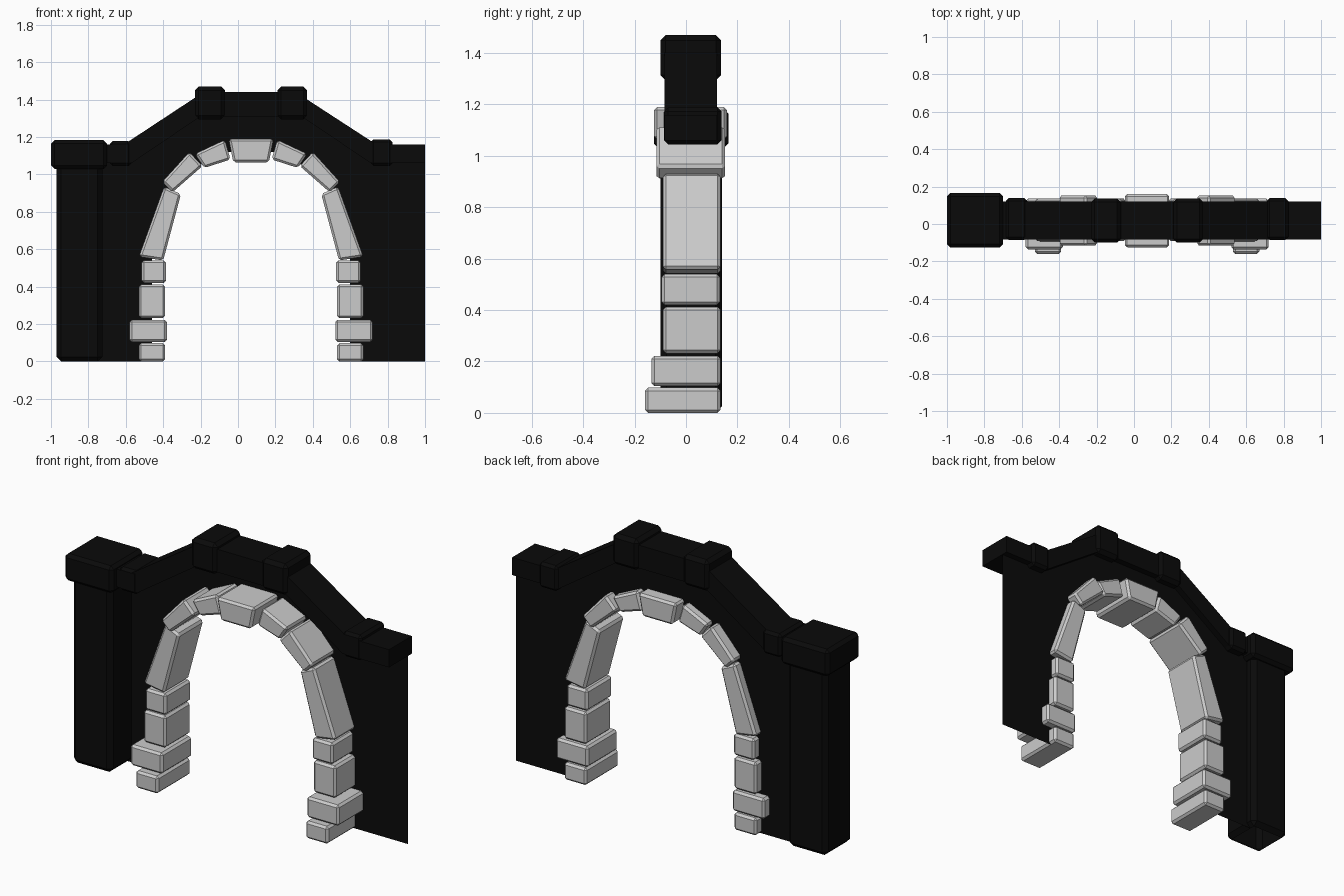
import bpy
import bmesh

cube = bpy.data.objects.get("Cube")
if cube:
    bpy.data.objects.remove(cube, do_unlink=True)


def material(name, value):
    mat = bpy.data.materials.new(name)
    mat.use_nodes = True
    color = (value, value, value, 1)
    mat.diffuse_color = color
    bsdf = next(n for n in mat.node_tree.nodes if n.type == 'BSDF_PRINCIPLED')
    bsdf.inputs["Base Color"].default_value = color
    return mat


STONE = material("pale grey stone", 0.6)
DARK = material("black masonry", 0.003)
AXIS = 0.07  # centre line of the arch


def prism(name, points, y0, y1, mat, bevel=0.012, open_bottom=False):
    """Extrude an x-z outline from y0 to y1 (a flat sheet if they match)."""
    bm = bmesh.new()
    face = bm.faces.new([bm.verts.new((x, y0, z)) for x, z in points])
    if y1 > y0:
        out = bmesh.ops.extrude_face_region(bm, geom=[face])
        moved = [v for v in out["geom"] if isinstance(v, bmesh.types.BMVert)]
        bmesh.ops.translate(bm, vec=(0, y1 - y0, 0), verts=moved)
        bmesh.ops.recalc_face_normals(bm, faces=bm.faces[:])
    if bevel:
        bmesh.ops.bevel(bm, geom=bm.edges[:], offset=bevel, segments=1,
                        profile=0.5, affect='EDGES')
    if open_bottom:
        bm.normal_update()
        low = [f for f in bm.faces if f.normal.z < -0.9]
        bmesh.ops.delete(bm, geom=low, context='FACES')
    mesh = bpy.data.meshes.new(name)
    bm.to_mesh(mesh)
    bm.free()
    mesh.materials.append(mat)
    obj = bpy.data.objects.new(name, mesh)
    bpy.context.collection.objects.link(obj)
    return obj


def rect(x0, x1, z0, z1):
    return [(x0, z0), (x1, z0), (x1, z1), (x0, z1)]


def mirrored(points):
    return [(2 * AXIS - x, z) for x, z in reversed(points)]


# Arch stones: outline on the left side, front and back depth
stones = {
    "foot_stone": (rect(.53, .67, 0, .098), -.16, .135),
    "wide_stone": (rect(.52, .72, .105, .222), -.135, .135),
    "jamb_stone": (rect(.53, .67, .232, .412), -.09, .135),
    "upper_jamb_stone": (rect(.525, .655, .42, .54), -.095, .132),
    "springer_stone": ([(.54, .54), (.67, .56), (.535, .935), (.445, .895)], -.09, .135),
    "haunch_stone": ([(.49, .905), (.545, .96), (.4, 1.12), (.33, 1.045)], -.115, .152),
    "crown_stone": ([(.32, 1.035), (.37, 1.11), (.21, 1.185), (.18, 1.08)], -.09, .135),
}
for name, (outline, y0, y1) in stones.items():
    prism("left_" + name, outline, y0, y1, STONE)
    prism("right_" + name, mirrored(outline), y0, y1, STONE)
prism("keystone", [(-.025, 1.065), (.165, 1.065), (.19, 1.19), (-.05, 1.19)],
      -.125, .16, STONE)

# Thin wall sheet with the arched opening hidden behind the stones
opening = [(.6, 0), (.6, .55), (.49, .92), (.365, 1.04), (.2, 1.12)]
top = [(-.75, 0), (-.75, 1.1), (-.62, 1.1), (-.2, 1.36), (.34, 1.36), (.75, 1.1),
       (1, 1.1), (1, 0)]
prism("wall", top + opening + mirrored(opening), .085, .085, DARK, bevel=0)

# Coping that climbs over the arch
upper = [(-.72, 1.16), (-.61, 1.16), (-.2, 1.43), (-.12, 1.44), (.26, 1.44),
         (.34, 1.42), (.74, 1.16), (1, 1.16)]
lower = [(1, 1.06), (.71, 1.06), (.34, 1.31), (-.2, 1.31), (-.57, 1.06), (-.72, 1.06)]
prism("coping", upper + lower, -.083, .12, DARK, bevel=0)

# Blocks on the coping joints
prism("right_low_block", rect(-.685, -.57, 1.045, 1.178), -.085, .138, DARK, .015)
prism("left_low_block", rect(.71, .825, 1.045, 1.188), -.085, .138, DARK, .015)
peak = rect(.21, .37, 1.295, 1.47)
prism("left_peak_block", peak, -.1, .137, DARK, .02)
prism("right_peak_block", mirrored(peak), -.1, .137, DARK, .02)

# End pillar, open underneath, with its cap
prism("pillar", rect(-.97, -.725, 0, 1.06), -.1, .14, DARK, .025, open_bottom=True)
prism("pillar_cap", rect(-1, -.7, 1.03, 1.183), -.125, .165, DARK, .018)
